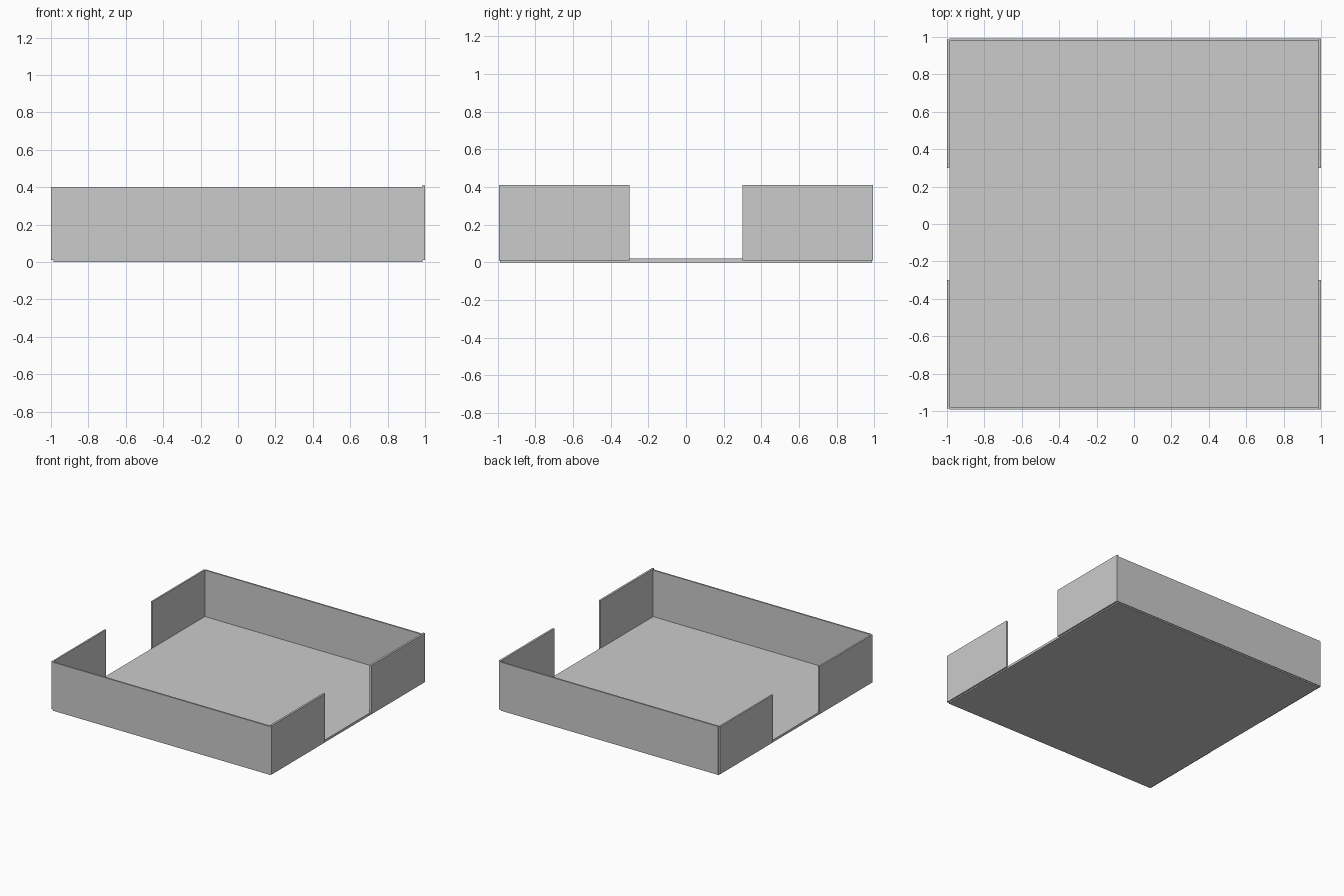
import bpy

# Remove the default cube
cube = bpy.data.objects.get("Cube")
if cube:
    bpy.data.objects.remove(cube, do_unlink=True)

GREY = (0.6, 0.6, 0.6, 1.0)
grey = bpy.data.materials.new("plain grey")
grey.use_nodes = True
grey.diffuse_color = GREY
grey.node_tree.nodes["Principled BSDF"].inputs["Base Color"].default_value = GREY


def panel(name, x, y, z):
    """Flat board given by its (min, max) extent on each axis."""
    spans = (x, y, z)
    bpy.ops.mesh.primitive_cube_add(size=1, location=[(a + b) / 2 for a, b in spans])
    board = bpy.context.object
    board.name = name
    board.scale = [b - a for a, b in spans]
    bpy.ops.object.transform_apply(location=False, rotation=False, scale=True)
    board.data.materials.append(grey)
    return board


T = 0.0135             # board thickness
HALF_Y = 0.993         # outer half depth
BASE, TOP = 0.01, 0.4  # wall bottom and top
GAP = 0.3              # half width of the side openings

# Floor, slightly lower than the walls
panel("floor", (-0.987, 0.987), (-0.987, 0.987), (0, 0.02))

# Full walls, ending against the left-hand boards
for name, s in (("front_wall", -1), ("back_wall", 1)):
    panel(name, (-1 + T, 0.999), sorted((s * HALF_Y, s * (HALF_Y - T))), (BASE, TOP))

# Side walls, split by an opening; the +x pair stands a little taller
for name, s in (("front", -1), ("back", 1)):
    panel(name + "_wall_low_side", (-1, -1 + T),
          sorted((s * GAP, s * (HALF_Y - 0.007))), (BASE, TOP))
    panel(name + "_wall_high_side", (1 - T - 0.003, 1),
          sorted((s * GAP, s * HALF_Y)), (BASE, TOP + 0.01))
